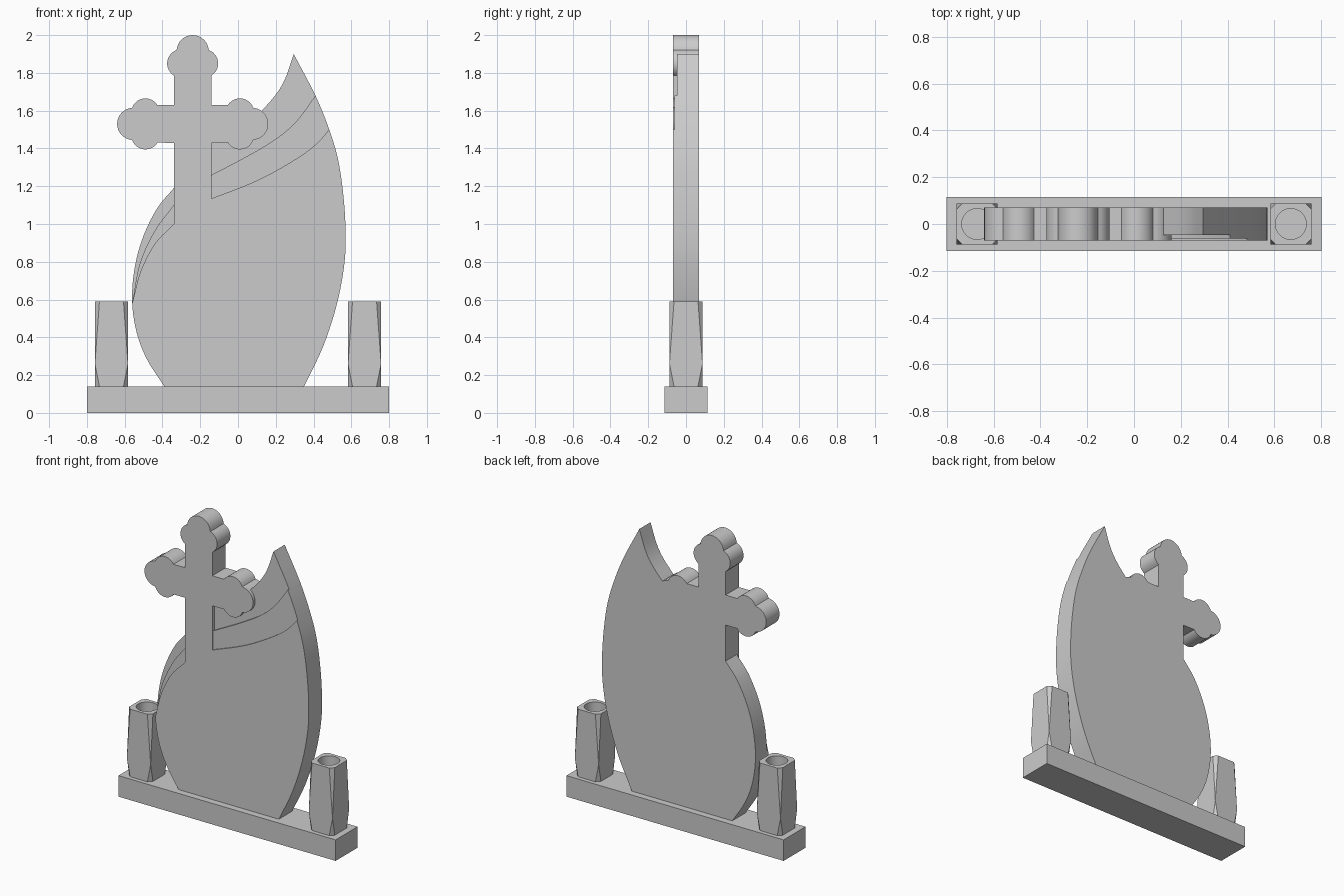
import bpy, bmesh
from math import sin, cos, radians, pi
from mathutils import Vector

if "Cube" in bpy.data.objects:
    bpy.data.objects.remove(bpy.data.objects["Cube"])


def finish(name, bm):
    bmesh.ops.recalc_face_normals(bm, faces=bm.faces)
    mesh = bpy.data.meshes.new(name)
    bm.to_mesh(mesh)
    bm.free()
    obj = bpy.data.objects.new(name, mesh)
    bpy.context.collection.objects.link(obj)
    return obj


def prism(name, pts, front, back=0.07):
    """Extrude an (x, z) outline from y=front to y=back."""
    bm = bmesh.new()
    a = [bm.verts.new((x, front, z)) for x, z in pts]
    b = [bm.verts.new((x, back, z)) for x, z in pts]
    bm.faces.new(a)
    bm.faces.new(b[::-1])
    n = len(pts)
    for i in range(n):
        j = (i + 1) % n
        bm.faces.new((a[i], b[i], b[j], a[j]))
    return finish(name, bm)


N = 5


def spline(pts):
    """Catmull-Rom through the points, N samples per span."""
    p = [Vector(q) for q in pts]
    p = [2 * p[0] - p[1]] + p + [2 * p[-1] - p[-2]]
    out = []
    for i in range(1, len(p) - 2):
        a, b, c, d = p[i - 1:i + 3]
        for k in range(N):
            t = k / N
            v = 0.5 * (2 * b + (c - a) * t + (2 * a - 5 * b + 4 * c - d) * t**2
                       + (3 * b - a - 3 * c + d) * t**3)
            out.append((v.x, v.y))
    return out + [tuple(pts[-1])]


def arc(u, v, r, a0, a1, n):
    return [(u + r * cos(radians(a0 + (a1 - a0) * i / n)),
             v + r * sin(radians(a0 + (a1 - a0) * i / n))) for i in range(n + 1)]


def trefoil(tip, turn):
    """Three-lobed arm end, pointing along turn (quarter turns)."""
    pts = (arc(tip - 0.15, -0.06, 0.075, 212, 340, 12)
           + arc(tip - 0.085, 0, 0.085, -86, 86, 16)[1:-1]
           + arc(tip - 0.15, 0.06, 0.075, 20, 148, 12))
    c, s = cos(turn * pi / 2), sin(turn * pi / 2)
    return [(-0.24 + u * c - v * s, 1.53 + u * s + v * c) for u, v in pts]


# Cross outline above the shaft
arm = trefoil(0.40, 0)
cross = ([(-0.14, 1.43)] + arm + [(-0.14, 1.63)] + trefoil(0.47, 1)
         + [(-0.34, 1.63)] + trefoil(0.40, 2) + [(-0.34, 1.43)])

# Slab silhouette and step curves
right = spline([(0.35, 0.14), (0.45, 0.35), (0.522, 0.57), (0.562, 0.78), (0.57, 0.95),
                (0.558, 1.15), (0.53, 1.34), (0.483, 1.50), (0.41, 1.68), (0.295, 1.90)])
left = spline([(-0.34, 1.19), (-0.43, 1.08), (-0.507, 0.92), (-0.55, 0.75), (-0.56, 0.58),
               (-0.535, 0.42), (-0.48, 0.28), (-0.39, 0.14)])
low_r = spline([(0.483, 1.50), (0.41, 1.42), (0.30, 1.34), (0.10, 1.23), (-0.14, 1.135)])
up_r = spline([(0.41, 1.68), (0.31, 1.545), (0.20, 1.45), (0.05, 1.36), (-0.14, 1.26)])
low_l = spline([(-0.34, 1.00), (-0.44, 0.895), (-0.515, 0.75), (-0.56, 0.58)])
up_l = spline([(-0.34, 1.10), (-0.44, 0.965), (-0.52, 0.79), (-0.56, 0.58)])
i_low, i_up, i_left = 7 * N, 8 * N, 4 * N

# Main slab and cross in one piece
prism("slab_and_cross", right[:i_low] + low_r + cross + low_l + left[i_left + 1:], -0.07)

# Stepped-back bands and tip
prism("right_band", right[i_low:i_up] + up_r + low_r[:0:-1], -0.062)
horn = spline([arm[25], (0.20, 1.685), (0.25, 1.77), (0.295, 1.90)])
prism("slab_tip", [(-0.14, 1.43)] + arm[:25] + horn[:-1] + right[:i_up:-1] + up_r, -0.048)
prism("left_band", low_l + up_l[-2::-1], -0.062)
prism("left_edge", up_l + left[i_left - 1::-1], -0.048)

# Base block
prism("base", [(-0.8, 0), (0.8, 0), (0.8, 0.14), (-0.8, 0.14)], -0.115, 0.115)


# Square vases whose corners are cut towards the top and bottom
def vase(name, cx):
    bm = bmesh.new()
    h, c, seg = 0.0875, 0.024, 32
    corners = [(1, 1), (-1, 1), (-1, -1), (1, -1)]

    def octagon(z):
        out = []
        for i, (sx, sy) in enumerate(corners):
            p = [(sx * h, sy * (h - c)), (sx * (h - c), sy * h)]
            out += p if i % 2 == 0 else p[::-1]
        return [bm.verts.new((cx + x, y, z)) for x, y in out]

    top, bottom = octagon(0.59), octagon(0.14)
    mid = [bm.verts.new((cx + x * h, y * h, 0.26)) for x, y in corners]
    for i in range(4):
        a, b, d = 2 * i, 2 * i + 1, (2 * i + 2) % 8
        bm.faces.new((top[a], top[b], mid[i]))
        bm.faces.new((bottom[b], bottom[a], mid[i]))
        bm.faces.new((top[b], top[d], mid[(i + 1) % 4], bottom[d], bottom[b], mid[i]))
    bm.faces.new(bottom)
    # round hole in the top
    rim, floor = [[bm.verts.new((cx + 0.066 * cos(2 * pi * i / seg),
                                 0.066 * sin(2 * pi * i / seg), z)) for i in range(seg)]
                  for z in (0.59, 0.49)]
    for i in range(seg):
        j = (i + 1) % seg
        bm.faces.new((rim[i], rim[j], floor[j], floor[i]))
    bm.faces.new(floor)
    edges = [bm.edges.get((r[i], r[(i + 1) % len(r)])) for r in (top, rim) for i in range(len(r))]
    bmesh.ops.triangle_fill(bm, use_beauty=True, edges=edges, normal=(0, 0, 1))
    finish(name, bm)


vase("left_vase", -0.67)
vase("right_vase", 0.67)

# Smooth the curved walls, keep the edges crisp
for obj in bpy.context.collection.objects:
    obj.select_set(True)
    bpy.context.view_layer.objects.active = obj
bpy.ops.object.shade_smooth_by_angle(angle=radians(30))
